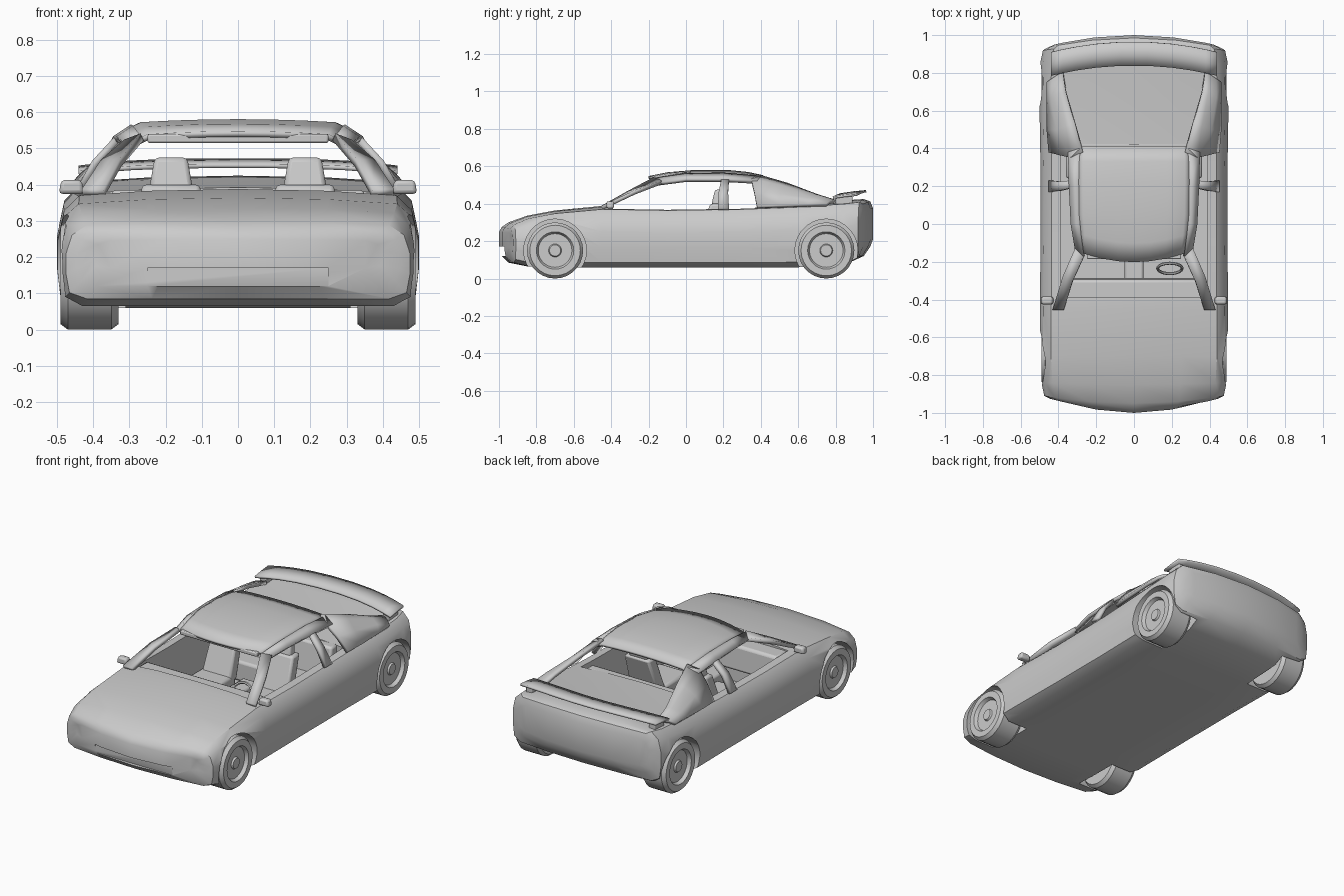
import bpy, bmesh, math
from mathutils import Matrix, Vector

if "Cube" in bpy.data.objects:
    bpy.data.objects.remove(bpy.data.objects["Cube"])


def shade(ob):
    bpy.ops.object.select_all(action="DESELECT")
    ob.select_set(True)
    bpy.context.view_layer.objects.active = ob
    bpy.ops.object.shade_smooth_by_angle(angle=math.radians(35))


def finish(name, bm, mirror=False, thick=0, bevel=0, smooth=True):
    bmesh.ops.remove_doubles(bm, verts=bm.verts, dist=1e-5)
    bmesh.ops.recalc_face_normals(bm, faces=bm.faces)
    me = bpy.data.meshes.new(name)
    bm.to_mesh(me)
    bm.free()
    ob = bpy.data.objects.new(name, me)
    bpy.context.collection.objects.link(ob)
    if thick:
        m = ob.modifiers.new("thickness", "SOLIDIFY")
        m.thickness, m.offset = thick, 0
    if bevel:
        m = ob.modifiers.new("bevel", "BEVEL")
        m.width, m.segments = bevel, 2
    if mirror:
        ob.modifiers.new("mirror", "MIRROR").use_clip = False
    if smooth:
        shade(ob)
    return ob


def box(name, lo, hi, taper=1, tilt=0, **kw):
    """Box from corner to corner; top narrowed by taper, sheared along y by tilt."""
    bm = bmesh.new()
    lo, hi = Vector(lo), Vector(hi)
    mid = (lo + hi) / 2
    bmesh.ops.create_cube(bm, size=1)
    for v in bm.verts:
        top = v.co.z > 0
        v.co = mid + v.co * (hi - lo)
        if top:
            v.co.x = mid.x + (v.co.x - mid.x) * taper
            v.co.y += tilt
    return finish(name, bm, **kw)


def sheet(name, rows, thick=0.02, **kw):
    """Quad grid through rows of points."""
    bm = bmesh.new()
    g = [[bm.verts.new(p) for p in r] for r in rows]
    for a, b in zip(g, g[1:]):
        for i in range(len(a) - 1):
            bm.faces.new((a[i], a[i + 1], b[i + 1], b[i]))
    return finish(name, bm, thick=thick, **kw)


def cut(ob, cutter):
    m = ob.modifiers.new("cut", "BOOLEAN")
    m.object, m.operation, m.solver = cutter, "DIFFERENCE", "EXACT"
    bpy.context.view_layer.objects.active = ob
    bpy.ops.object.modifier_apply(modifier=m.name)
    bpy.data.objects.remove(cutter)


# Main body: lofted cross-sections (y, half width, bottom, top, corner sweep)
STATIONS = [(-1.0, .40, .17, .25, .07), (-.985, .445, .12, .275, .06), (-.95, .475, .085, .30, .04),
            (-.85, .49, .065, .336, .01), (-.7, .50, .06, .364, 0), (-.45, .498, .06, .388, 0),
            (-.1, .495, .06, .382, 0), (.3, .495, .06, .388, 0), (.6, .50, .06, .40, 0),
            (.85, .497, .075, .418, 0), (.95, .482, .12, .425, -.03),
            (.985, .455, .17, .412, -.05), (1.0, .42, .21, .375, -.05)]
SECTION = [(0, 0), (.5, 0), (.88, 0), (.98, .08), (1, .32), (1, .58), (.965, .82), (.88, .945), (.5, .985), (0, 1)]


def ring(y, w, zb, zt, sweep):
    half = [Vector((fx * w, y + sweep * fx * fx, zb + fz * (zt - zb))) for fx, fz in SECTION]
    return half + [Vector((-p.x, p.y, p.z)) for p in half[-2:0:-1]]


bm = bmesh.new()
rings = [[bm.verts.new(p) for p in ring(*s)] for s in STATIONS]
n = len(rings[0])
for a, b in zip(rings, rings[1:]):
    for i in range(n):
        j = (i + 1) % n
        bm.faces.new((a[i], a[j], b[j], b[i]))
for r in (rings[0], rings[-1]):
    for i in range(4):
        quad = (i, i + 1, 8 - i, 9 - i)
        bm.faces.new([r[k] for k in quad])
        bm.faces.new([r[-k % n] for k in quad])
body = finish("body", bm, smooth=False)

# Cabin opening, wheel arches and shallow bumper intake
WHEELS = (-.70, .75)
cut(body, box("cabin_cutter", (-.39, -.39, .10), (.39, .42, .7), smooth=False))
for y in WHEELS:
    for s in (-1, 1):
        bm = bmesh.new()
        mat = Matrix.Translation((s * .455, y, .15)) @ Matrix.Rotation(math.pi / 2, 4, "Y")
        bmesh.ops.create_cone(bm, cap_ends=True, segments=28, radius1=.168, radius2=.168, depth=.29, matrix=mat)
        cut(body, finish("arch_cutter", bm, smooth=False))
cut(body, box("intake_cutter", (-.25, -1.1, .12), (.25, -.965, .17), smooth=False))
shade(body)

# Wheels: tyre with dished rim and hub
PROFILE = [(.33, .001), (.33, .135), (.35, .15), (.47, .15), (.49, .135),
           (.49, .10), (.47, .09), (.47, .035), (.48, .03), (.48, .001)]
N = 28
for label, y in zip(("front", "rear"), WHEELS):
    bm = bmesh.new()
    loops = [[bm.verts.new((x, y + r * math.cos(2 * math.pi * k / N),
                            .15 + r * math.sin(2 * math.pi * k / N))) for k in range(N)] for x, r in PROFILE]
    for a, b in zip(loops, loops[1:]):
        for k in range(N):
            bm.faces.new((a[k], a[(k + 1) % N], b[(k + 1) % N], b[k]))
    finish(label + "_wheels", bm, mirror=True)

# Roof panel: crowned grid running down to the side rails
roof = []
for y, w, z in ((-.20, .275, .54), (-.10, .285, .56), (.05, .295, .573),
                (.22, .297, .573), (.33, .297, .562), (.41, .29, .545)):
    roof.append([(f * w, y + (.05 * f * f if y < 0 else 0), z - .01 * f * f - (.012 if abs(f) > .99 else 0))
                 for f in (-1, -.9, -.6, -.3, 0, .3, .6, .9, 1)])
sheet("roof", roof, thick=.016)
box("windscreen_header", (-.25, -.185, .515), (.25, -.155, .54), bevel=.006)

# Side rails and pillars
sheet("roof_rail", [[(.265, -.17, .53), (.305, -.15, .505)], [(.285, .0, .555), (.33, .0, .525)],
                    [(.29, .2, .558), (.34, .2, .525)], [(.285, .40, .54), (.345, .38, .515)]], mirror=True)
sheet("front_pillar", [[(.37, -.45, .378), (.43, -.45, .378)], [(.325, -.305, .46), (.375, -.275, .46)],
                       [(.265, -.17, .532), (.31, -.13, .515)]], thick=.022, mirror=True)
sheet("middle_pillar", [[(.445, .17, .37), (.445, .23, .37)], [(.395, .175, .46), (.395, .225, .46)],
                        [(.33, .19, .53), (.33, .23, .53)]], mirror=True)
sheet("rear_pillar", [[(.27, .38, .55), (.33, .35, .525), (.39, .365, .46), (.445, .38, .38)],
                      [(.315, .54, .503), (.355, .52, .488), (.405, .50, .445), (.455, .50, .385)],
                      [(.36, .70, .442), (.39, .69, .438), (.43, .67, .423), (.457, .65, .39)],
                      [(.375, .80, .411), (.40, .79, .411), (.43, .77, .408), (.457, .75, .393)]], mirror=True)

# Rear spoiler: low arch with its ends resting on two posts
sheet("spoiler", [[(x, y - .055 * (x / .44) ** 2, z - .02 * (abs(x) / .44) ** 3)
                   for x in (-.44, -.38, -.3, -.2, -.07, .07, .2, .3, .38, .44)]
                  for y, z in ((.84, .452), (.90, .461), (.965, .467))], thick=.012)
box("spoiler_post", (.38, .80, .39), (.42, .89, .44), mirror=True, bevel=.006)

# Door mirrors
box("door_mirror", (.425, -.425, .375), (.495, -.385, .413), taper=.8, mirror=True, bevel=.01)

# Front seats
box("seat_cushion", (.09, -.16, .12), (.29, .11, .21), mirror=True, bevel=.015)
box("seat_back", (.09, .05, .18), (.28, .12, .40), taper=.85, tilt=.08, mirror=True, bevel=.012)
box("headrest", (.125, .135, .39), (.245, .185, .475), taper=.75, tilt=.02, mirror=True, bevel=.012)

# Rear bench, console and dashboard
box("rear_bench", (-.36, .24, .10), (.36, .42, .22), bevel=.015)
box("rear_bench_back", (-.35, .34, .20), (.35, .40, .385), tilt=.03, bevel=.012)
box("centre_console", (-.05, -.32, .10), (.05, .12, .20), bevel=.01)
box("dashboard", (-.385, -.395, .22), (.385, -.285, .367), tilt=-.01, bevel=.015)

# Steering wheel: tilted ring
bm = bmesh.new()
place = Matrix.Translation((.19, -.235, .30)) @ Matrix.Rotation(math.radians(65), 4, "X")
A, B, TAU = 20, 6, 2 * math.pi
tor = []
for a in range(A):
    radii = [(.065 + .008 * math.cos(TAU * b / B), .008 * math.sin(TAU * b / B)) for b in range(B)]
    tor.append([bm.verts.new(place @ Vector((r * math.cos(TAU * a / A), r * math.sin(TAU * a / A), h)))
                for r, h in radii])
for a in range(A):
    for b in range(B):
        c, d = (a + 1) % A, (b + 1) % B
        bm.faces.new((tor[a][b], tor[a][d], tor[c][d], tor[c][b]))
finish("steering_wheel", bm)
